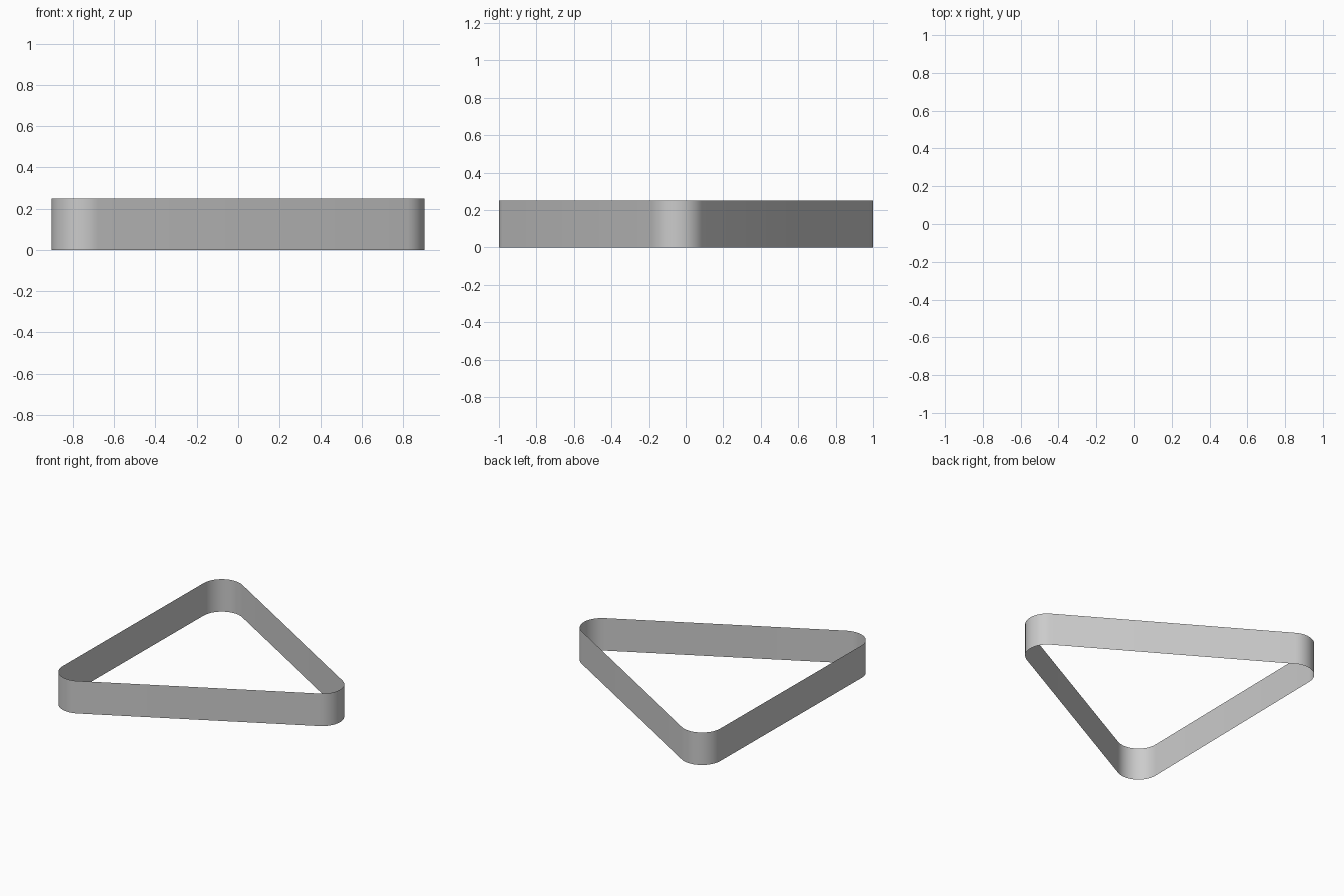
import bpy, bmesh, math
from mathutils import Vector

if "Cube" in bpy.data.objects:
    bpy.data.objects.remove(bpy.data.objects["Cube"])

HEIGHT = 0.25
RADIUS = 0.155
STEPS = 14
# arc centres of the three rounded corners, counter-clockwise
centres = [Vector((-0.75, -0.845)), Vector((0.75, -0.047)), Vector((-0.73, 0.845))]


def normal_angle(a, b):
    """Angle of the outward normal of the side running from a to b."""
    d = b - a
    return math.atan2(-d.x, d.y)


# rounded triangle outline
outline = []
for i, c in enumerate(centres):
    start = normal_angle(centres[i - 1], c)
    sweep = (normal_angle(c, centres[(i + 1) % 3]) - start) % math.tau
    for k in range(STEPS + 1):
        t = start + sweep * k / STEPS
        outline.append((c.x + RADIUS * math.cos(t), c.y + RADIUS * math.sin(t)))

# thin open band standing on the ground
bm = bmesh.new()
low = [bm.verts.new((x, y, 0)) for x, y in outline]
high = [bm.verts.new((x, y, HEIGHT)) for x, y in outline]
for i in range(len(outline)):
    j = (i + 1) % len(outline)
    bm.faces.new((low[i], low[j], high[j], high[i])).smooth = True

mesh = bpy.data.meshes.new("triangular_band")
bm.to_mesh(mesh)
bm.free()
band = bpy.data.objects.new("triangular_band", mesh)
bpy.context.collection.objects.link(band)
